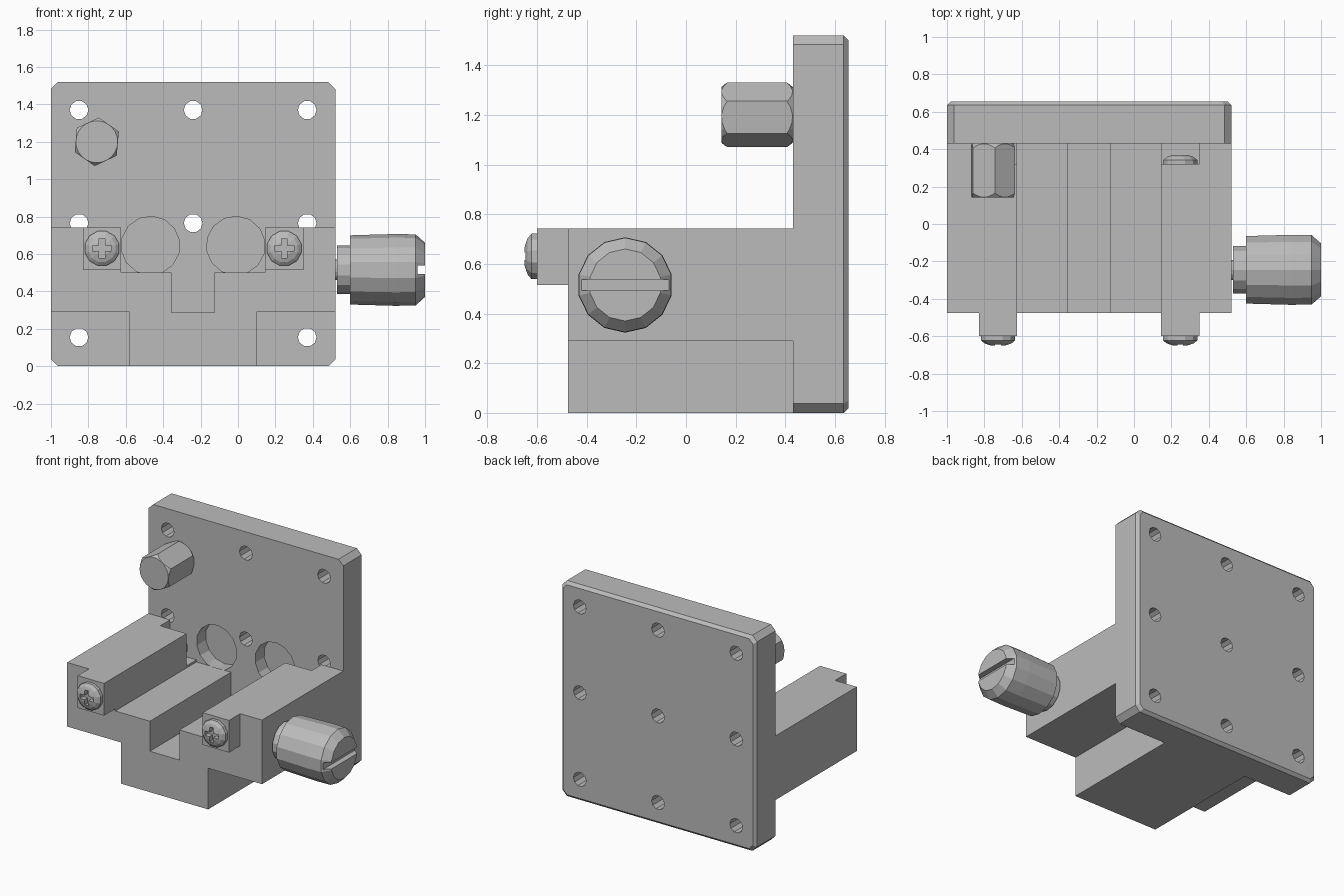
import bpy, bmesh
from math import cos, sin, tau, radians
from mathutils import Matrix, Vector

old = bpy.data.objects.get("Cube")
if old:
    bpy.data.objects.remove(old, do_unlink=True)

steel = bpy.data.materials.new("machined_grey")
steel.use_nodes = True
GREY = (0.5, 0.5, 0.5, 1)
steel.diffuse_color = GREY
steel.node_tree.nodes["Principled BSDF"].inputs["Base Color"].default_value = GREY

TO_RIGHT = Matrix.Rotation(radians(90), 4, 'Y')    # local z -> +x
TO_FRONT = Matrix.Rotation(radians(90), 4, 'X')    # local z -> -y
TO_BACK = Matrix.Rotation(radians(-90), 4, 'X')    # local z -> +y


def finish(name, bm):
    bmesh.ops.recalc_face_normals(bm, faces=bm.faces)
    mesh = bpy.data.meshes.new(name)
    bm.to_mesh(mesh)
    bm.free()
    mesh.materials.append(steel)
    obj = bpy.data.objects.new(name, mesh)
    bpy.context.collection.objects.link(obj)
    return obj


def loft(name, rings):
    """Join equal-length rings of points and cap both ends."""
    bm = bmesh.new()
    loops = [[bm.verts.new(p) for p in ring] for ring in rings]
    n = len(loops[0])
    for a, b in zip(loops, loops[1:]):
        for i in range(n):
            j = (i + 1) % n
            bm.faces.new((a[i], a[j], b[j], b[i]))
    bm.faces.new(loops[0])
    bm.faces.new(loops[-1])
    return finish(name, bm)


def turned(name, profile, sides, origin, turn, phase=0):
    """Round part from (radius, height) pairs."""
    place = Matrix.Translation(origin) @ turn
    angles = [phase + tau * i / sides for i in range(sides)]
    return loft(name, [[place @ Vector((r * cos(a), r * sin(a), h)) for a in angles]
                       for r, h in profile])


def box(name, lo, hi):
    return loft(name, [[(lo[0], lo[1], z), (hi[0], lo[1], z),
                        (hi[0], hi[1], z), (lo[0], hi[1], z)] for z in (lo[2], hi[2])])


def boolean(obj, tool, operation='DIFFERENCE'):
    mod = obj.modifiers.new("cut", 'BOOLEAN')
    mod.operation = operation
    mod.solver = 'EXACT'
    mod.object = tool
    bpy.context.view_layer.objects.active = obj
    bpy.ops.object.modifier_apply(modifier=mod.name)
    bpy.data.objects.remove(tool, do_unlink=True)


MID = -0.24       # centre line of the bracket
FACE = 0.43       # front of the plate
NOSE = -0.475     # front of the clamp body


# Back plate with clipped corners and a bevelled rear rim
def plate_ring(y, half, clip):
    quarter = [(half, half - clip), (half - clip, half)]
    pts = []
    for k in range(4):
        for u, v in quarter:
            for _ in range(k):
                u, v = -v, u
            pts.append((MID + u, y, 0.76 + v))
    return pts


plate = loft("back_plate", [plate_ring(FACE, 0.76, 0.037),
                            plate_ring(0.635, 0.76, 0.037),
                            plate_ring(0.655, 0.74, 0.03)])

# Blind pockets and the grid of through holes
for side in (-1, 1):
    boolean(plate, turned("pocket_cutter", [(0.157, 0), (0.157, 0.2)], 14,
                          (MID + side * 0.228, FACE + 0.1, 0.645), TO_FRONT, radians(10)))
for dx in (-0.61, 0, 0.61):
    for z in (0.155, 0.765, 1.37):
        boolean(plate, turned("hole_cutter", [(0.05, 0), (0.05, 0.5)], 10,
                              (MID + dx, 0.8, z), TO_FRONT))

# Clamp body: symmetrical section with foot, centre slot and stepped arms
half = [(0.34, 0), (0.34, 0.29), (0.76, 0.29), (0.76, 0.742), (0.59, 0.742),
        (0.59, 0.515), (0.385, 0.515), (0.385, 0.5), (0.115, 0.5), (0.115, 0.288)]
section = half + [(-x, z) for x, z in reversed(half)]
loft("clamp_body", [[(MID + x, y, z) for x, z in section] for y in (NOSE, FACE)])

# Jaw bars seated in the arm steps, with a domed cross-head screw at each end
DOME = [(0.095, -0.01), (0.095, 0.022), (0.075, 0.038), (0.04, 0.05)]
for side, label in ((-1, "right"), (1, "left")):
    inner, outer = sorted((MID + side * 0.385, MID + side * 0.59))
    box(label + "_jaw_bar", (inner, -0.6, 0.515), (outer, 0.32, 0.742))
    x, z = MID + side * 0.487, 0.63
    for end, y, turn, d in (("front", -0.6, TO_FRONT, -1), ("rear", 0.32, TO_BACK, 1)):
        head = turned(f"{label}_{end}_screw_head", DOME, 12, (x, y, z), turn, radians(15))
        y0, y1 = sorted((y + d * 0.015, y + d * 0.1))
        for w, h in ((0.052, 0.015), (0.015, 0.052)):
            boolean(head, box("cross_cutter", (x - w, y0, z - h), (x + w, y1, z + h)))

# Hexagonal post with corner-chamfered ends
post_at = (-0.755, FACE, 1.2)
post = turned("hex_post", [(0.13, 0), (0.13, 0.288)], 6, post_at, TO_FRONT, radians(25))
boolean(post, turned("chamfer_tool", [(0.112, 0), (0.136, 0.03), (0.136, 0.258), (0.112, 0.288)],
                     24, post_at, TO_FRONT), 'INTERSECT')

# Thumb screw with shaft, collar, knob and a slotted end
knob = turned("thumb_screw", [(0.055, 0), (0.055, 0.03), (0.13, 0.03), (0.13, 0.1),
                              (0.185, 0.1), (0.192, 0.34), (0.19, 0.45), (0.145, 0.5)],
              14, (0.5, -0.245, 0.515), TO_RIGHT)
boolean(knob, box("slot_cutter", (0.96, -0.6, 0.492), (1.1, 0.1, 0.538)))
